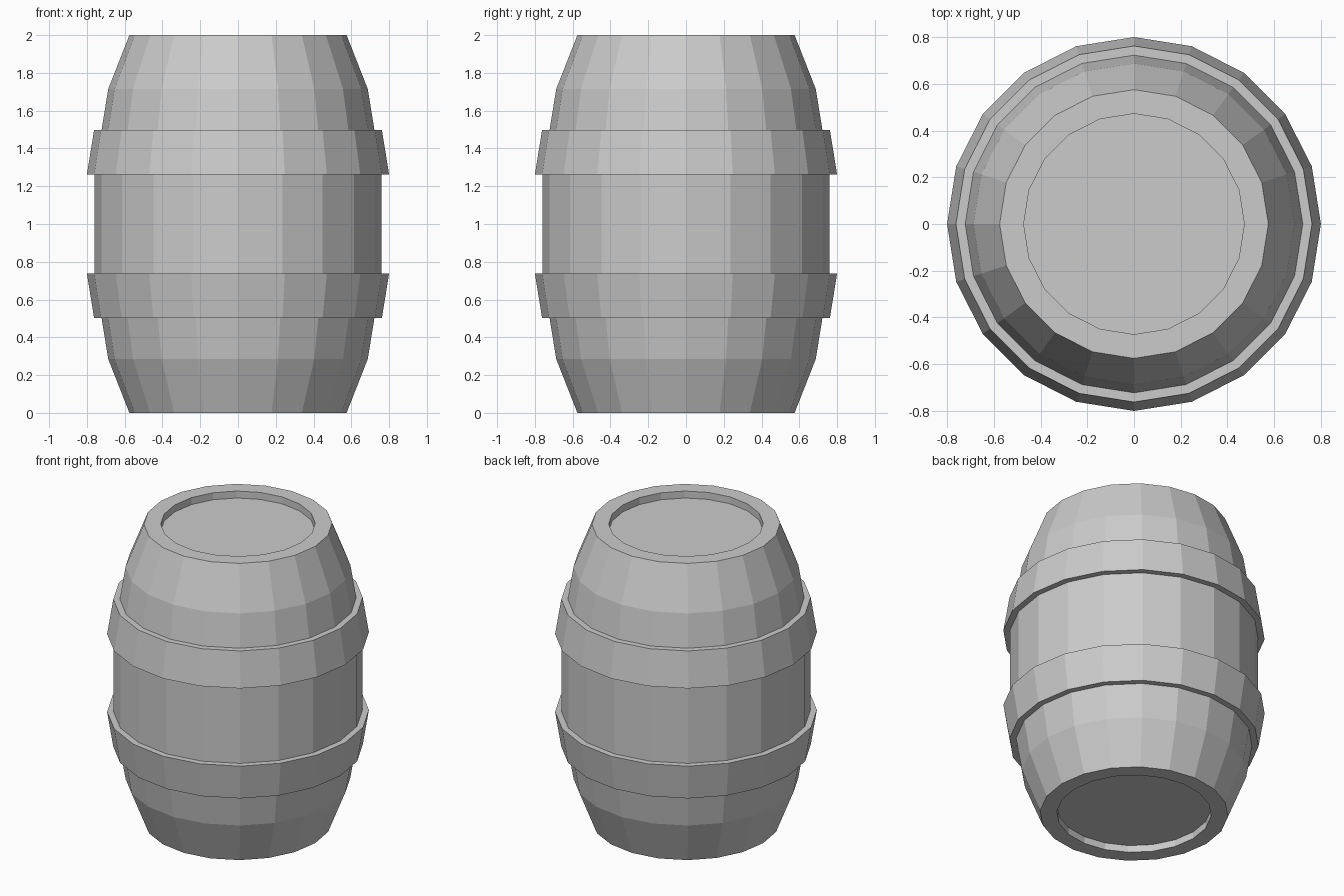
import bpy
import bmesh
import math

if "Cube" in bpy.data.objects:
    bpy.data.objects.remove(bpy.data.objects["Cube"])

SIDES = 20


def lathe(name, profile, closed=False):
    """Spin an (r, z) profile around z; open profiles are capped at both ends."""
    bm = bmesh.new()
    rings = []
    for r, z in profile:
        rings.append([bm.verts.new((r * math.cos(math.tau * i / SIDES),
                                    r * math.sin(math.tau * i / SIDES), z))
                      for i in range(SIDES)])
    pairs = list(zip(rings, rings[1:]))
    if closed:
        pairs.append((rings[-1], rings[0]))
    for a, b in pairs:
        for i in range(SIDES):
            j = (i + 1) % SIDES
            bm.faces.new((a[i], a[j], b[j], b[i]))
    if not closed:
        bm.faces.new(rings[0][::-1])
        bm.faces.new(rings[-1])
    bmesh.ops.recalc_face_normals(bm, faces=bm.faces)
    mesh = bpy.data.meshes.new(name)
    bm.to_mesh(mesh)
    bm.free()
    obj = bpy.data.objects.new(name, mesh)
    bpy.context.collection.objects.link(obj)
    return obj


def flip(profile):
    """Mirror a profile about the mid height z = 1."""
    return [(r, 2 - z) for r, z in reversed(profile)]


# Bulging staves with a recessed head at each end
lower = [(0.472, 0.047), (0.472, 0), (0.575, 0), (0.687, 0.285),
         (0.722, 0.50), (0.76, 0.738)]
lathe("barrel_body", lower + flip(lower))

# Two tapered hoops, slightly sunk into the staves
hoop = [(0.715, 0.503), (0.762, 0.503), (0.80, 0.738), (0.755, 0.738)]
lathe("lower_hoop", hoop, closed=True)
lathe("upper_hoop", flip(hoop), closed=True)
